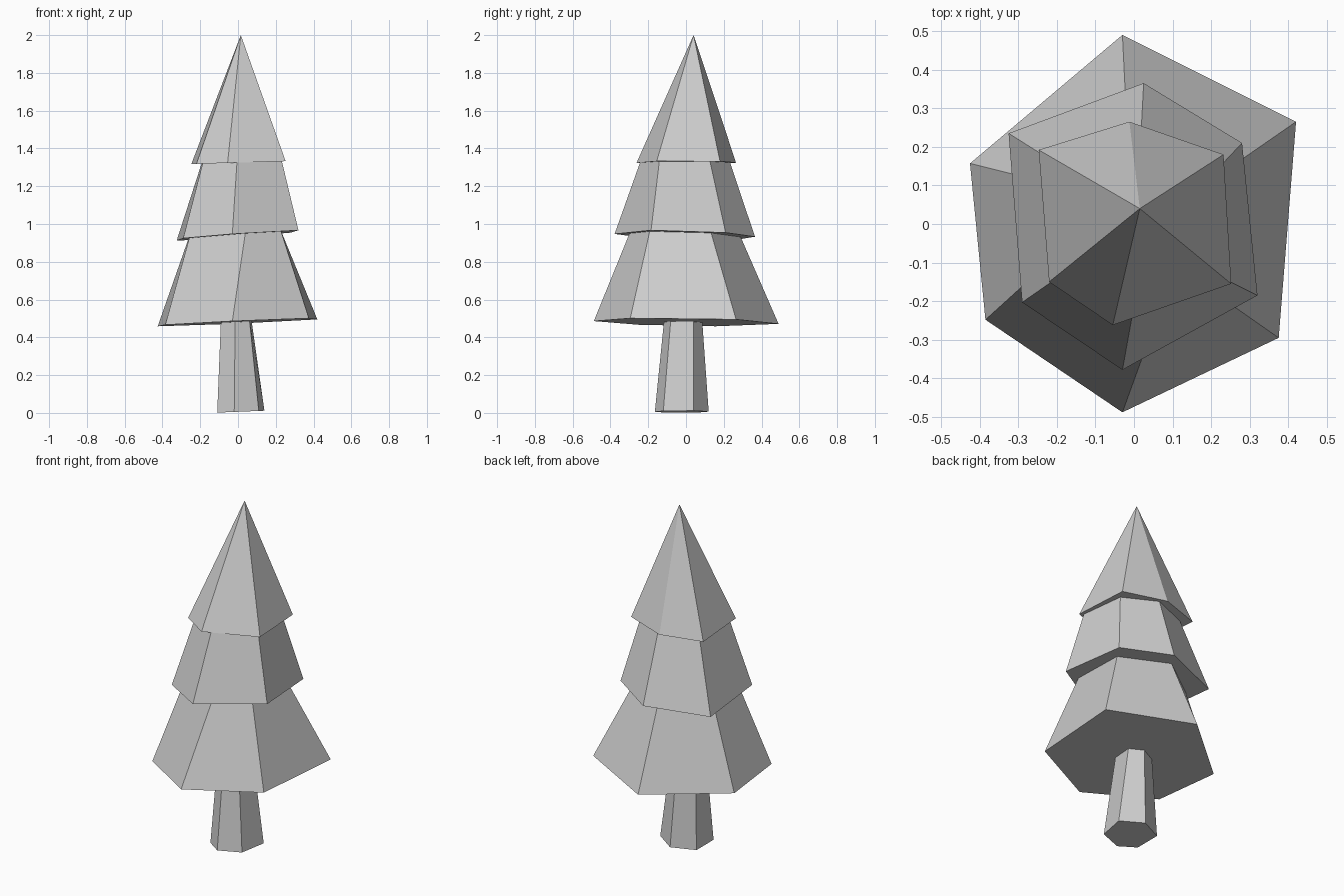
import bpy
import bmesh

default_cube = bpy.data.objects.get("Cube")
if default_cube:
    bpy.data.objects.remove(default_cube, do_unlink=True)


def make_material(name, colour):
    material = bpy.data.materials.new(name)
    material.use_nodes = True
    material.diffuse_color = colour
    material.node_tree.nodes["Principled BSDF"].inputs["Base Color"].default_value = colour
    return material


light_grey = make_material("light grey", (0.62, 0.62, 0.62, 1))


def tilted(outline, height, slope_x=0.0, slope_y=0.0):
    """Lift a flat outline onto a gently tilted plane."""
    return [(x, y, height + slope_x * x + slope_y * y) for x, y in outline]


def make_part(name, lower, upper):
    """Closed flat-sided part: ring to ring, or ring to a single tip."""
    bm = bmesh.new()
    bottom = [bm.verts.new(point) for point in lower]
    top = [bm.verts.new(point) for point in upper]
    count = len(bottom)
    bm.faces.new(bottom)
    if len(top) > 1:
        bm.faces.new(top)
    for i in range(count):
        j = (i + 1) % count
        if len(top) > 1:
            bm.faces.new((bottom[i], bottom[j], top[j], top[i]))
        else:
            bm.faces.new((bottom[i], bottom[j], top[0]))
    bmesh.ops.recalc_face_normals(bm, faces=bm.faces[:])
    mesh = bpy.data.meshes.new(name)
    bm.to_mesh(mesh)
    bm.free()
    mesh.materials.append(light_grey)
    part = bpy.data.objects.new(name, mesh)
    bpy.context.collection.objects.link(part)
    return part


# Outlines run from the back corner round the left side to the front.

# Trunk, narrowing upward into the lowest branches
trunk_foot = [(.02, .12), (.14, .04), (.11, -.12), (-.02, -.165), (-.11, -.1), (-.11, .06)]
trunk_head = [(0, .085), (.07, .04), (.06, -.08), (-.015, -.115), (-.09, -.06), (-.09, .04)]
make_part("trunk", tilted(trunk_foot, .006, .04), tilted(trunk_head, .5))

# Lowest branches
low_hem = [(-.03, .49), (.42, .265), (.375, -.295), (-.03, -.488), (-.385, -.248), (-.425, .157)]
low_top = [(-.02, .285), (.225, .13), (.225, -.19), (.04, -.295), (-.255, -.13), (-.26, .116)]
make_part("lower_branches", tilted(low_hem, .48, .045, -.015), tilted(low_top, .95, .07, -.025))

# Middle branches
mid_hem = [(.025, .365), (.28, .21), (.32, -.185), (-.03, -.378), (-.29, -.203), (-.325, .235)]
mid_top = [(.018, .23), (.2, .125), (.23, -.14), (-.005, -.24), (-.185, -.13), (-.19, .15)]
make_part("middle_branches", tilted(mid_hem, .94, .07, -.025), tilted(mid_top, 1.335, .03))

# Crown, ending in a point
crown_hem = [(-.012, .265), (.232, .18), (.252, -.155), (-.055, -.262), (-.22, -.15), (-.247, .192)]
make_part("crown", tilted(crown_hem, 1.325, .03), [(.015, .04, 2)])
